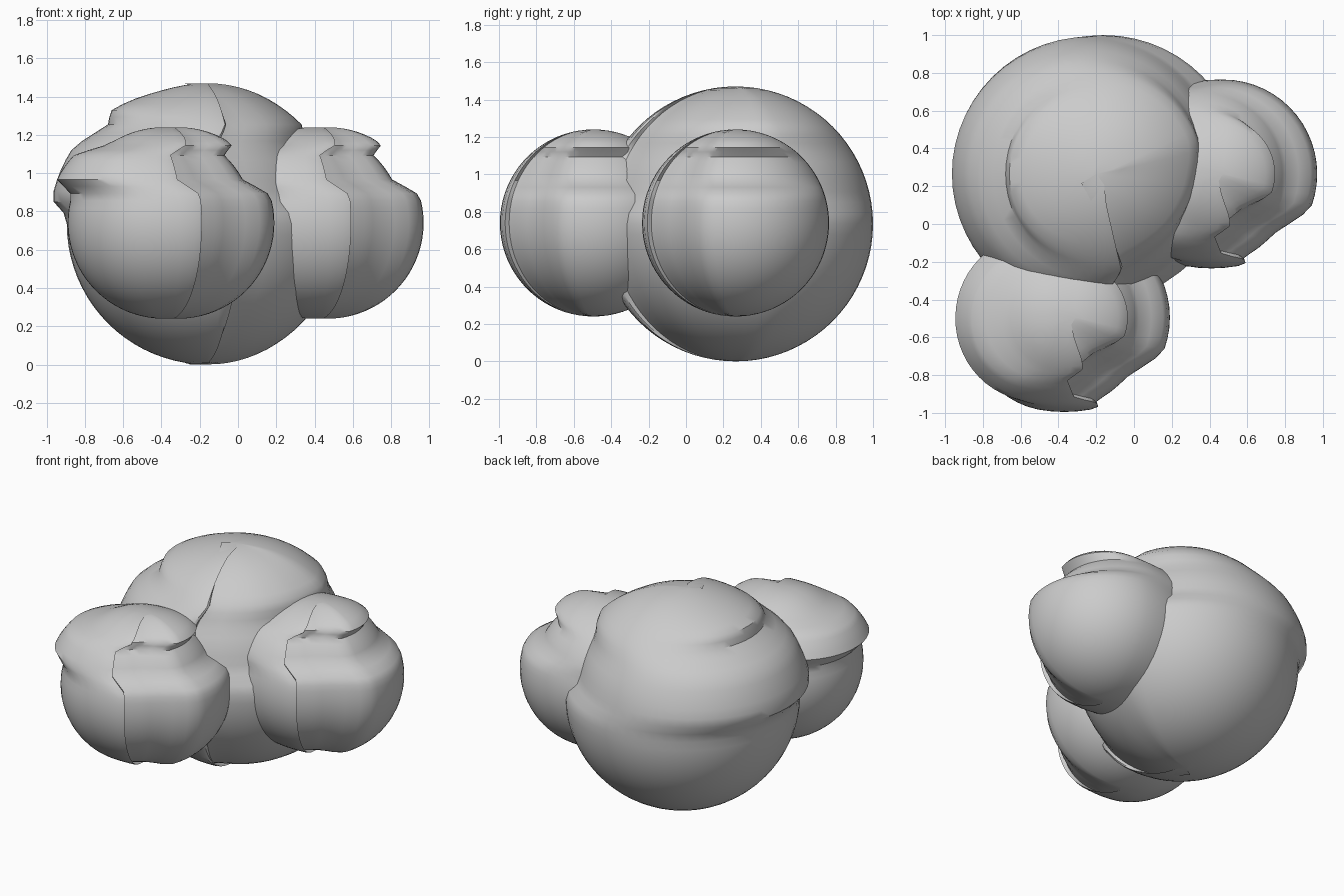
import bpy, bmesh, math
from mathutils import Vector

if "Cube" in bpy.data.objects:
    bpy.data.objects.remove(bpy.data.objects["Cube"])


def ramp(points, t):
    """Piecewise linear lookup through (position, value) pairs."""
    if t <= points[0][0]:
        return points[0][1]
    for (a, va), (b, vb) in zip(points, points[1:]):
        if t <= b:
            return va + (vb - va) * (t - a) / (b - a)
    return points[-1][1]


def ball(name, center, radius, by_azimuth, by_latitude, left_shift=()):
    """Sphere whose surface slips sideways in bands of azimuth and latitude."""
    bm = bmesh.new()
    bmesh.ops.create_uvsphere(bm, u_segments=56, v_segments=40, radius=radius)
    for v in bm.verts:
        x, y, z = v.co
        az = math.degrees(math.atan2(y, x + 1e-6))
        lat = math.degrees(math.asin(max(-1, min(1, z / radius))))
        dx = ramp(by_azimuth, az) + ramp(by_latitude, lat)
        if left_shift and x < 0:
            dx += ramp(left_shift, lat) * min(1, -2 * x / radius)
        v.co.x += dx
        v.co += Vector(center)
    for f in bm.faces:
        f.smooth = True
    mesh = bpy.data.meshes.new(name)
    bm.to_mesh(mesh)
    bm.free()
    obj = bpy.data.objects.new(name, mesh)
    bpy.context.collection.objects.link(obj)
    bpy.ops.object.select_all(action='DESELECT')
    obj.select_set(True)
    bpy.context.view_layer.objects.active = obj
    bpy.ops.object.shade_smooth_by_angle(angle=math.radians(40))
    return obj


# large central ball: dent on the front right, slipped band above the equator
ball("large_ball", (-0.16, 0.265, 0.735), 0.735,
     [(-85, 0), (-75, -0.03), (-62, -0.16), (-50, -0.13), (-35, -0.09), (0, -0.04), (20, 0)],
     [(3, 0), (10, -0.09), (33, -0.085), (44, 0)],
     [(46, 0), (53, -0.07), (62, -0.05), (75, 0)])

# two matching small balls
side = [(-180, -0.08), (-105, -0.09), (-85, -0.05), (-73, -0.02), (-63, -0.125),
        (-45, -0.12), (-37, -0.11), (-22, 0), (85, 0), (115, -0.08), (180, -0.08)]
groove = [(17, 0), (27, -0.11), (46, -0.115), (53, -0.02), (60, 0)]
for name, x, y in (("small_ball_front", -0.31, -0.495), ("small_ball_right", 0.47, 0.265)):
    ball(name, (x, y, 0.74), 0.50, side, groove)
